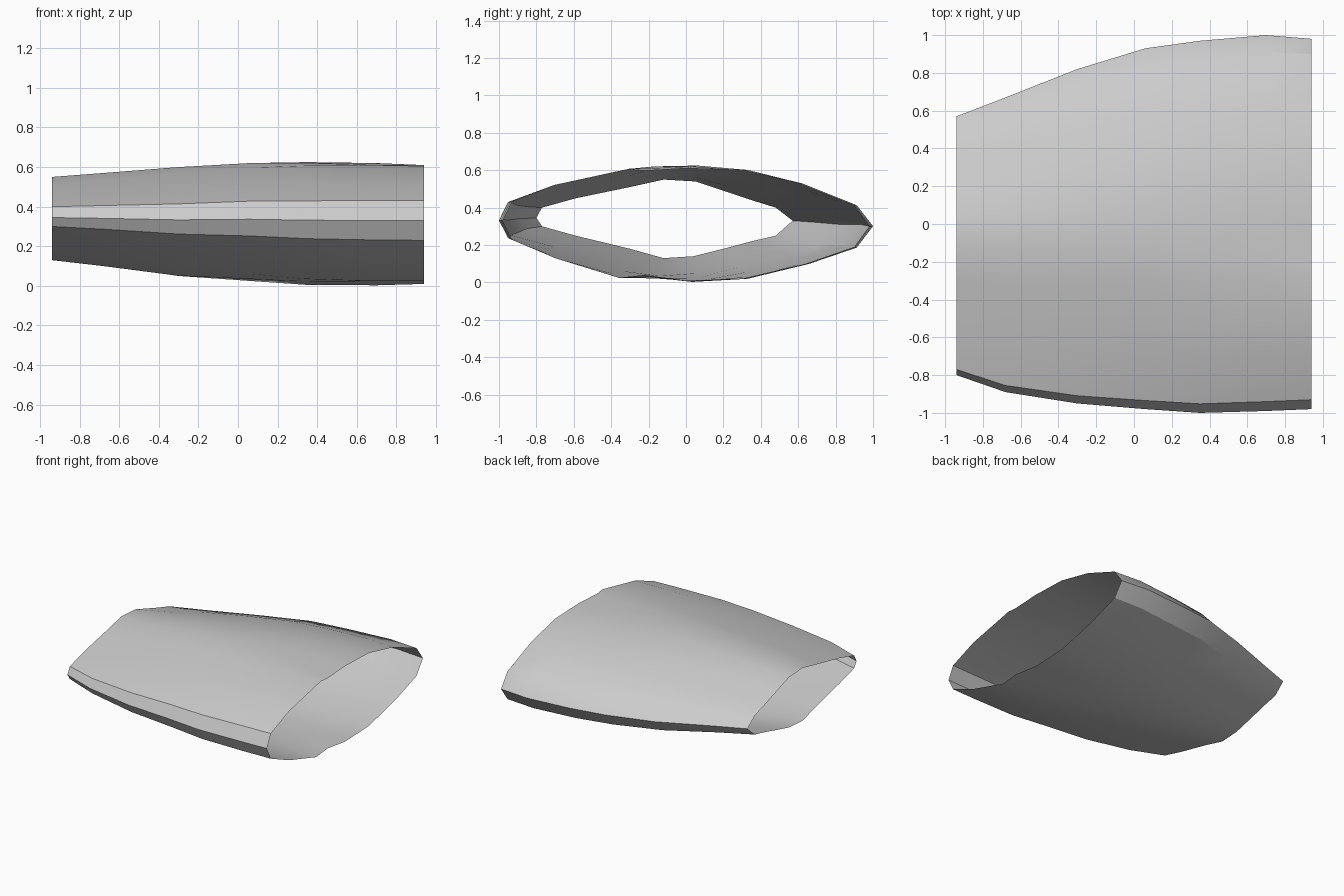
import bpy
import bmesh
import math

if "Cube" in bpy.data.objects:
    bpy.data.objects.remove(bpy.data.objects["Cube"], do_unlink=True)

# Matching rim outlines (y, z) of the wide and the narrow open end
WIDE_RIM = [(-.98, .33), (-.93, .43), (-.7, .52), (-.3, .605), (-.22, .597), (0, .61),
            (.3, .6), (.6, .53), (.9, .41), (.98, .3), (.9, .19), (.64, .1),
            (.3, .02), (0, .01), (-.22, .04), (-.36, .025), (-.7, .13), (-.93, .23)]
NARROW_RIM = [(-.8, .345), (-.77, .4), (-.59, .45), (-.3, .51), (-.12, .55), (.05, .54),
              (.2, .49), (.35, .44), (.48, .4), (.57, .33), (.48, .25), (.35, .22),
              (.2, .18), (.04, .14), (-.12, .13), (-.3, .18), (-.59, .25), (-.77, .3)]

# Envelope along the length: x, front y, back y, bottom z, top z
STATIONS = [(-.94, -.8, .57, .13, .55), (-.68, -.89, .67, .1, .57),
            (-.3, -.95, .82, .05, .6), (.06, -.98, .93, .025, .62),
            (.35, -1, .97, .005, .625), (.7, -.99, 1, .003, .62),
            (.94, -.98, .98, .01, .61)]


def normalise(outline):
    """Scale an outline to the unit square."""
    lows = [min(axis) for axis in zip(*outline)]
    highs = [max(axis) for axis in zip(*outline)]
    return [tuple((v - lo) / (hi - lo) for v, lo, hi in zip(point, lows, highs))
            for point in outline]


def make_material(name, colour):
    material = bpy.data.materials.new(name)
    material.use_nodes = True
    material.diffuse_color = colour
    shader = material.node_tree.nodes["Principled BSDF"]
    shader.inputs["Base Color"].default_value = colour
    return material


def loft_shell(name, stations, start, end, material):
    """Open tube whose section changes from one outline to the other."""
    bm = bmesh.new()
    first, last = stations[0][0], stations[-1][0]
    rings = []
    for x, front, back, bottom, top in stations:
        blend = (x - first) / (last - first)
        section = [(a + (c - a) * blend, b + (d - b) * blend)
                   for (a, b), (c, d) in zip(start, end)]
        # Refit the blended section to the envelope at this station
        rings.append([bm.verts.new((x, front + u * (back - front),
                                    bottom + v * (top - bottom)))
                      for u, v in normalise(section)])
    for ring, following in zip(rings, rings[1:]):
        for i in range(len(ring)):
            j = (i + 1) % len(ring)
            bm.faces.new((ring[i], following[i], following[j], ring[j]))
    # Outward normals: the upper faces must look up
    bm.normal_update()
    highest = max(bm.faces, key=lambda f: f.calc_center_median().z)
    if highest.normal.z < 0:
        bmesh.ops.reverse_faces(bm, faces=bm.faces[:])
    mesh = bpy.data.meshes.new(name)
    bm.to_mesh(mesh)
    bm.free()
    mesh.materials.append(material)
    shell = bpy.data.objects.new(name, mesh)
    bpy.context.collection.objects.link(shell)
    return shell


# Tapered lens-shaped sleeve, open at both ends
grey = make_material("light grey", (.6, .6, .6, 1))
sleeve = loft_shell("tapered_sleeve", STATIONS, normalise(NARROW_RIM),
                    normalise(WIDE_RIM), grey)
bpy.ops.object.select_all(action="DESELECT")
sleeve.select_set(True)
bpy.context.view_layer.objects.active = sleeve
bpy.ops.object.shade_smooth_by_angle(angle=math.radians(30))
